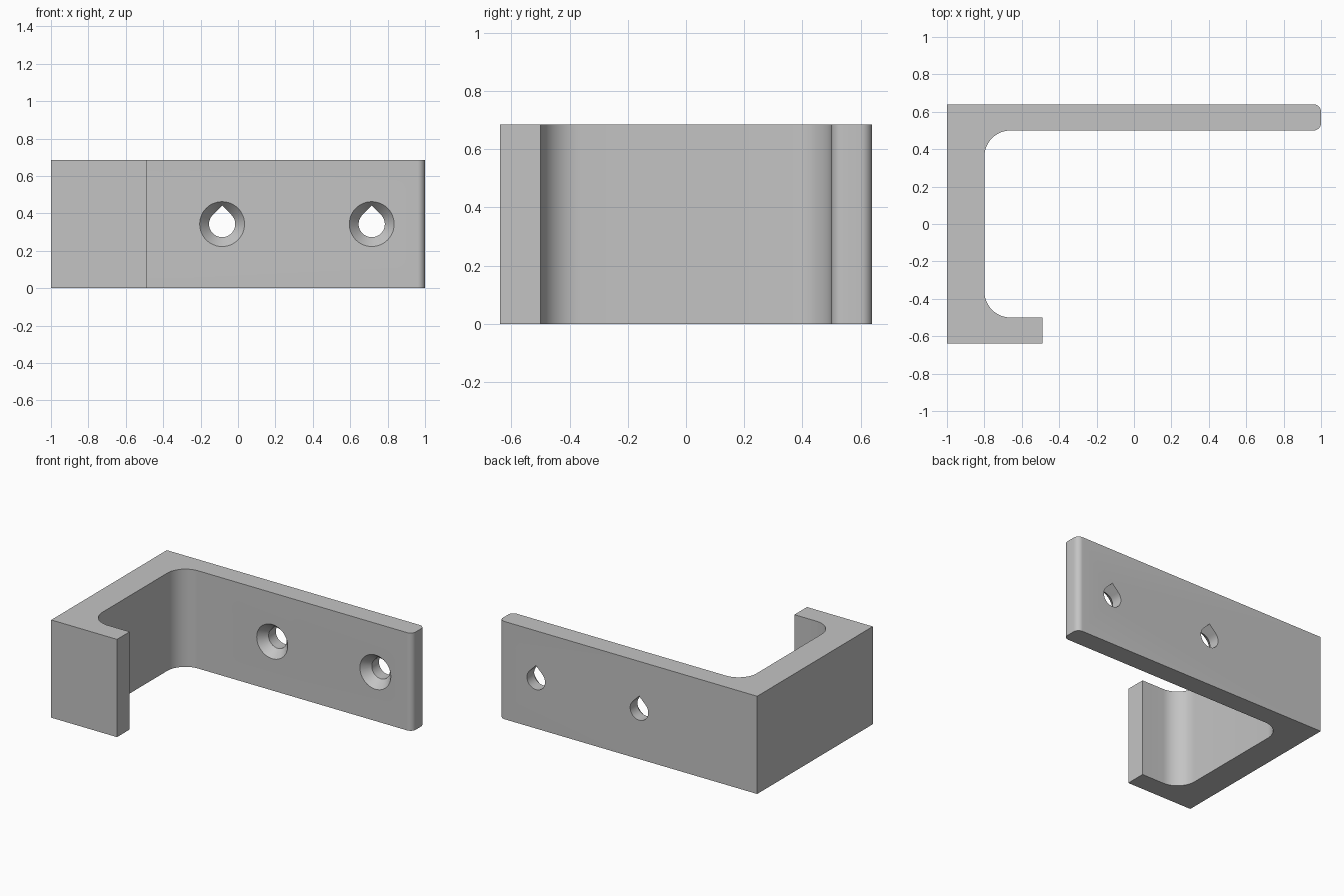
import bpy, bmesh
from math import pi, sin, cos, sqrt
from mathutils import Vector

if "Cube" in bpy.data.objects:
    bpy.data.objects.remove(bpy.data.objects["Cube"])

HEIGHT = 0.685
BACK, INNER = 0.64, 0.5      # outer and inner faces of the arms
HOLE_R, SINK_R, SINK_DEPTH = 0.07, 0.12, 0.06

grey = bpy.data.materials.new("plain grey")
grey.use_nodes = True
colour = (0.55, 0.55, 0.55, 1)
grey.diffuse_color = colour
grey.node_tree.nodes["Principled BSDF"].inputs["Base Color"].default_value = colour


def arc(cx, cy, r, start, end, steps=12):
    angles = [start + (end - start) * i / steps for i in range(steps + 1)]
    return [(cx + r * cos(a), cy + r * sin(a)) for a in angles]


def add_object(name, bm):
    bmesh.ops.recalc_face_normals(bm, faces=bm.faces)
    mesh = bpy.data.meshes.new(name)
    bm.to_mesh(mesh)
    bm.free()
    mesh.materials.append(grey)
    obj = bpy.data.objects.new(name, mesh)
    bpy.context.collection.objects.link(obj)
    return obj


def prism(name, points, direction):
    bm = bmesh.new()
    face = bm.faces.new([bm.verts.new(p) for p in points])
    new = bmesh.ops.extrude_face_region(bm, geom=[face])["geom"]
    verts = [v for v in new if isinstance(v, bmesh.types.BMVert)]
    bmesh.ops.translate(bm, verts=verts, vec=Vector(direction))
    return add_object(name, bm)


def cone(name, x, z):
    # Countersink, continued a little past the plate face
    extra = 0.02
    slope = (SINK_R - HOLE_R) / SINK_DEPTH
    rings = [(INNER - extra, SINK_R + extra * slope), (INNER + SINK_DEPTH, HOLE_R)]
    bm = bmesh.new()
    loops = [[bm.verts.new((x + px, y, z + pz)) for px, pz in arc(0, 0, r, 0, 2 * pi, 48)[:-1]]
             for y, r in rings]
    for loop in loops:
        bm.faces.new(loop)
    for i in range(48):
        j = (i + 1) % 48
        bm.faces.new((loops[0][i], loops[0][j], loops[1][j], loops[1][i]))
    return add_object(name, bm)


# Hook-shaped bracket: long plate, side wall and short lip
fillet, tip = 0.14, 0.04
wall = -0.8
outline = [(-1, BACK), (-1, -BACK), (-0.49, -BACK), (-0.49, -INNER)]
outline += arc(wall + fillet, -INNER + fillet, fillet, 1.5 * pi, pi)
outline += arc(wall + fillet, INNER - fillet, fillet, pi, 0.5 * pi)
outline += arc(1 - tip, INNER + tip, tip, -0.5 * pi, 0, 8)
outline += arc(1 - tip, BACK - tip, tip, 0, 0.5 * pi, 8)
bracket = prism("bracket", [(x, y, 0) for x, y in outline], (0, 0, HEIGHT))

# Teardrop screw holes with countersinks
cutters = []
for x in (-0.085, 0.715):
    z = HEIGHT / 2
    drop = arc(x, z, HOLE_R, 0.75 * pi, 2.25 * pi, 36) + [(x, z + HOLE_R * sqrt(2))]
    cutters.append(prism("screw_hole_cutter", [(px, INNER - 0.1, pz) for px, pz in drop], (0, 0.4, 0)))
    cutters.append(cone("countersink_cutter", x, z))

bpy.ops.object.select_all(action='DESELECT')
bracket.select_set(True)
bpy.context.view_layer.objects.active = bracket
for cutter in cutters:
    cutter.hide_render = True
    mod = bracket.modifiers.new("hole", 'BOOLEAN')
    mod.operation, mod.solver, mod.object = 'DIFFERENCE', 'EXACT', cutter
    bpy.ops.object.modifier_apply(modifier=mod.name)
    bpy.data.objects.remove(cutter)

bpy.ops.object.shade_smooth_by_angle(angle=pi / 6)
